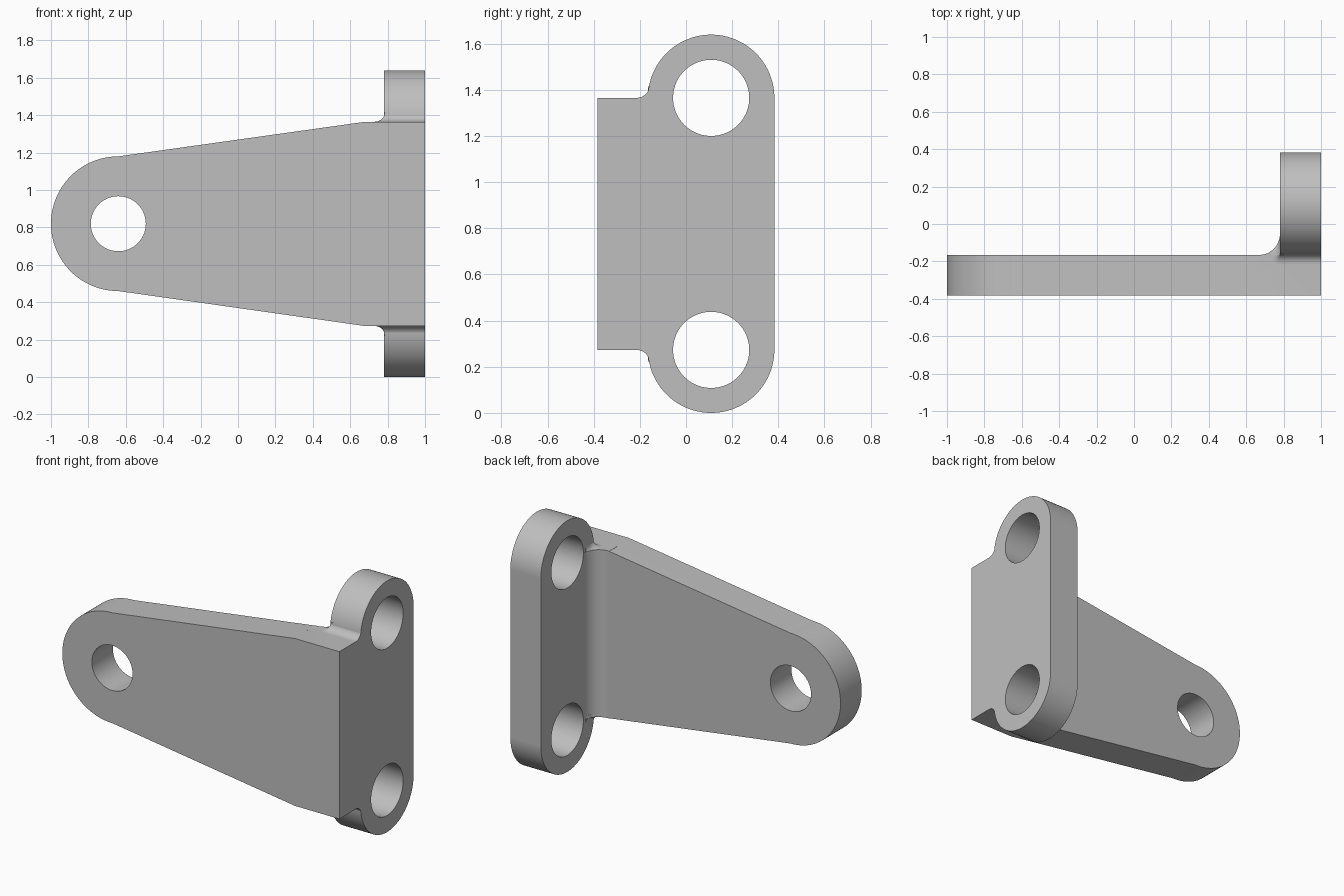
import bpy, bmesh
from math import sin, cos, pi, radians
from mathutils import Vector

cube = bpy.data.objects.get("Cube")
if cube:
    bpy.data.objects.remove(cube, do_unlink=True)

MID = 0.82                    # mirror height
LOW, HIGH = 0.273, 1.365      # flange hole centres and root edges of the arm
FRONT, BACK = -0.383, -0.165  # arm plate faces
INNER = 0.78                  # inner face of the flange
EAR_Y, EAR_R = 0.109, 0.274
ROOT_R, EAR_FILLET = 0.11, 0.05

grey = bpy.data.materials.new("plain grey")
grey.use_nodes = True
colour = (0.52, 0.52, 0.52, 1)
grey.diffuse_color = colour
grey.node_tree.nodes["Principled BSDF"].inputs["Base Color"].default_value = colour


def finish(name, bm):
    bmesh.ops.recalc_face_normals(bm, faces=bm.faces)
    mesh = bpy.data.meshes.new(name)
    bm.to_mesh(mesh)
    bm.free()
    mesh.materials.append(grey)
    obj = bpy.data.objects.new(name, mesh)
    bpy.context.collection.objects.link(obj)
    return obj


def arc(cx, cy, r, start, end, steps):
    angles = [radians(start + (end - start) * i / steps) for i in range(steps + 1)]
    return [(cx + r * cos(a), cy + r * sin(a)) for a in angles]


def prism(name, outline, axis, lo, hi):
    """Extrude a 2D outline along x, y or z."""
    place = {"x": lambda u, v: (lo, u, v),
             "y": lambda u, v: (u, lo, v),
             "z": lambda u, v: (u, v, lo)}[axis]
    bm = bmesh.new()
    face = bm.faces.new([bm.verts.new(place(u, v)) for u, v in outline])
    new = bmesh.ops.extrude_face_region(bm, geom=[face])["geom"]
    shift = Vector([hi - lo if a == axis else 0 for a in "xyz"])
    bmesh.ops.translate(bm, vec=shift, verts=[g for g in new if isinstance(g, bmesh.types.BMVert)])
    return finish(name, bm)


def combine(target, other, operation):
    mod = target.modifiers.new(operation.lower(), "BOOLEAN")
    mod.operation, mod.solver, mod.object = operation, "EXACT", other
    other.hide_render = True
    bpy.context.view_layer.objects.active = target
    bpy.ops.object.modifier_apply(modifier=mod.name)
    bpy.data.objects.remove(other, do_unlink=True)


def ear_fillet(name, base, up):
    """Small concave fillet swept round the corner of an ear."""
    stations = [((1, BACK), -90, 1)]
    stations += [((INNER, BACK), -90 - 15 * i, 1) for i in range(7)]
    stations += [((INNER, BACK + 0.025), 180, 0.75),
                 ((INNER, BACK + 0.045), 180, 0.4),
                 ((INNER, BACK + 0.085), 180, 0.05)]
    section = [(-0.02, -0.02), (EAR_FILLET, -0.02)]
    for i in range(13):
        t = pi / 2 * i / 12
        section.append((-0.005 + (EAR_FILLET + 0.005) * (1 - sin(t)), EAR_FILLET * (1 - cos(t))))
    section.append((-0.02, EAR_FILLET))
    bm = bmesh.new()
    rings = []
    for (x, y), angle, width in stations:
        dx, dy = cos(radians(angle)), sin(radians(angle))
        ring = []
        for d, h in section:
            d = d * width if d > 0 else d
            ring.append(bm.verts.new((x + dx * d, y + dy * d, base + up * h)))
        rings.append(ring)
    for a, b in zip(rings, rings[1:]):
        for i in range(len(a)):
            j = (i + 1) % len(a)
            bm.faces.new((a[i], a[j], b[j], b[i]))
    bm.faces.new(rings[0])
    bm.faces.new(rings[-1])
    return finish(name, bm)


# Tapered arm plate with a round end
outline = arc(-0.64, MID, 0.36, 90, 270, 64)
outline += [(0.68, LOW), (1, LOW), (1, HIGH), (0.68, HIGH)]
bracket = prism("bracket", outline, "y", FRONT, BACK)

# Flange with two round ears
outline = arc(EAR_Y, HIGH, EAR_R, 0, 180, 64) + arc(EAR_Y, LOW + 0.001, EAR_R, 180, 360, 64)
combine(bracket, prism("flange", outline, "x", INNER, 1), "UNION")

# Large fillet between arm and flange
outline = arc(INNER - ROOT_R, BACK + ROOT_R, ROOT_R, -90, 0, 20)
outline += [(0.85, BACK + ROOT_R), (0.85, BACK - 0.08), (INNER - ROOT_R, BACK - 0.08)]
combine(bracket, prism("root_fillet", outline, "z", LOW, HIGH), "UNION")

# Pin hole in the arm and bolt holes in the flange
combine(bracket, prism("pin_hole", arc(-0.64, MID, 0.147, 0, 355, 71), "y", -0.6, 0.2), "DIFFERENCE")
for z in (LOW, HIGH):
    combine(bracket, prism("bolt_hole", arc(EAR_Y, z, 0.165, 0, 355, 71), "x", 0.5, 1.2), "DIFFERENCE")

# Small fillets where the ears leave the arm
parts = [bracket, ear_fillet("upper_ear_fillet", HIGH, 1), ear_fillet("lower_ear_fillet", LOW, -1)]

# Smooth curves, keep flat faces flat
for obj in parts:
    bpy.ops.object.select_all(action="DESELECT")
    obj.select_set(True)
    bpy.context.view_layer.objects.active = obj
    bpy.ops.object.shade_smooth_by_angle(angle=radians(25))
    weighted = obj.modifiers.new("weighted normals", "WEIGHTED_NORMAL")
    weighted.keep_sharp = True
